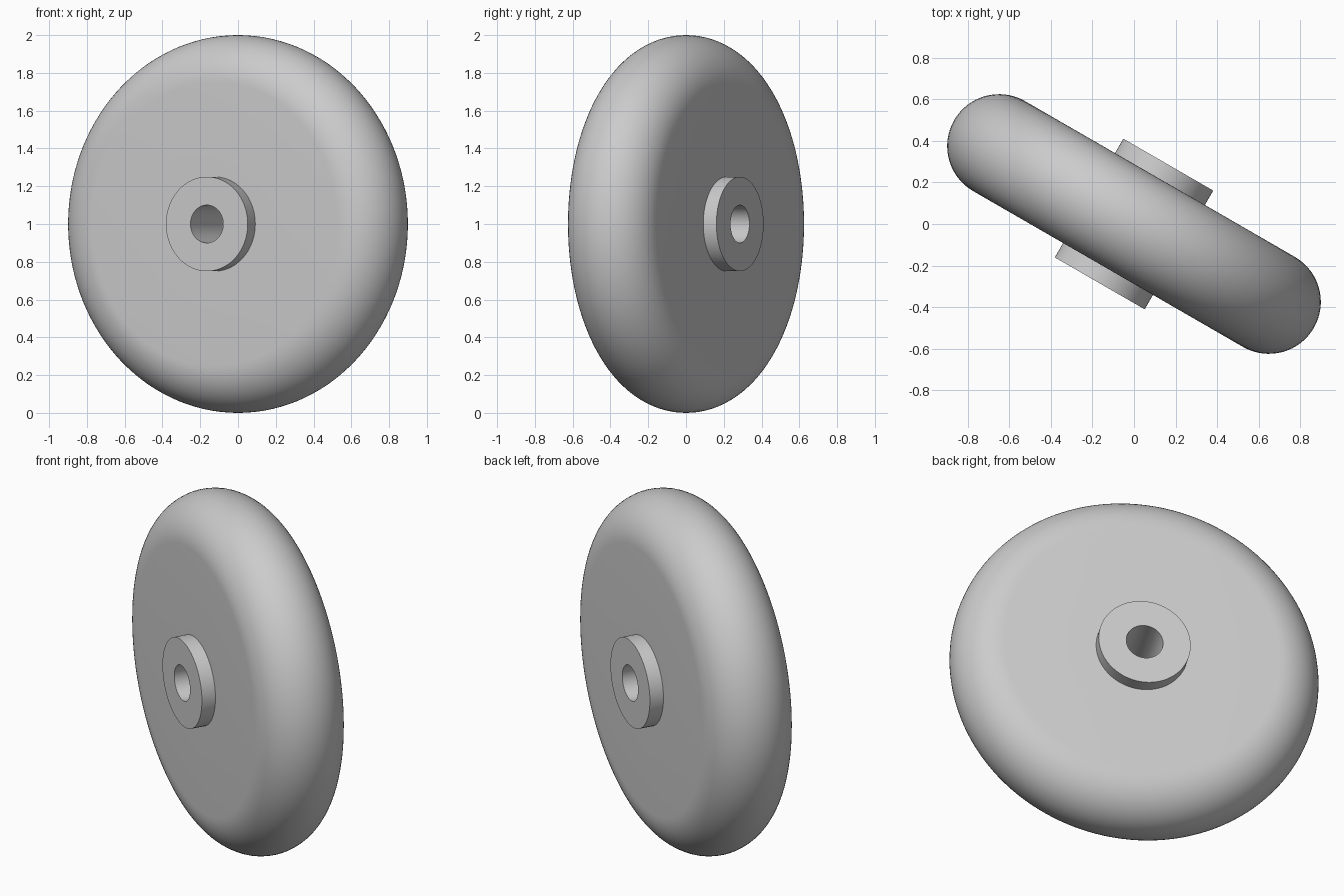
import bpy, bmesh
from math import sin, cos, pi, radians
from mathutils import Vector

if "Cube" in bpy.data.objects:
    bpy.data.objects.remove(bpy.data.objects["Cube"], do_unlink=True)

grey = bpy.data.materials.new("plain grey")
grey.use_nodes = True
COLOUR = (0.6, 0.6, 0.6, 1)
grey.diffuse_color = COLOUR
grey.node_tree.nodes["Principled BSDF"].inputs["Base Color"].default_value = COLOUR

STEPS = 128
HALF_WIDTH = 0.25    # half the disc thickness, also its rim radius
HUB_RADIUS = 0.25
HUB_HALF = 0.33
BORE_RADIUS = 0.1


def lathe(name, profile, closed):
    """Turn (radius, axial) points around the y axis."""
    bm = bmesh.new()
    verts = [bm.verts.new((r, a, 0)) for r, a in profile]
    edges = [bm.edges.new(pair) for pair in zip(verts, verts[1:])]
    if closed:
        edges.append(bm.edges.new((verts[-1], verts[0])))
    bmesh.ops.spin(bm, geom=verts + edges, cent=Vector(), axis=(0, 1, 0),
                   angle=2 * pi, steps=STEPS, use_merge=True)
    bmesh.ops.remove_doubles(bm, verts=bm.verts, dist=0.0001)
    bmesh.ops.recalc_face_normals(bm, faces=bm.faces)
    # An open shell must face away from the axis
    rim = max(bm.faces, key=lambda f: f.calc_center_median().xz.length)
    if rim.normal.dot(rim.calc_center_median()) < 0:
        bmesh.ops.reverse_faces(bm, faces=bm.faces)
    mesh = bpy.data.meshes.new(name)
    bm.to_mesh(mesh)
    bm.free()
    mesh.materials.append(grey)
    obj = bpy.data.objects.new(name, mesh)
    bpy.context.collection.objects.link(obj)
    obj.location.z = 1
    obj.rotation_euler.z = radians(-30)
    bpy.ops.object.select_all(action="DESELECT")
    obj.select_set(True)
    bpy.context.view_layer.objects.active = obj
    bpy.ops.object.shade_smooth_by_angle(angle=radians(30))
    return obj


# Wheel disc: flat sides with a fully rounded rim
ARC = 32
angles = [-pi / 2 + pi * i / ARC for i in range(ARC + 1)]
rim = [(1 - HALF_WIDTH + HALF_WIDTH * cos(t), HALF_WIDTH * sin(t)) for t in angles]
lathe("wheel_disc", [(HUB_RADIUS, -HALF_WIDTH)] + rim + [(HUB_RADIUS, HALF_WIDTH)], False)

# Hub: a sleeve standing proud on both sides, bored through
lathe("hub", [(BORE_RADIUS, -HUB_HALF), (HUB_RADIUS, -HUB_HALF),
              (HUB_RADIUS, HUB_HALF), (BORE_RADIUS, HUB_HALF)], True)
